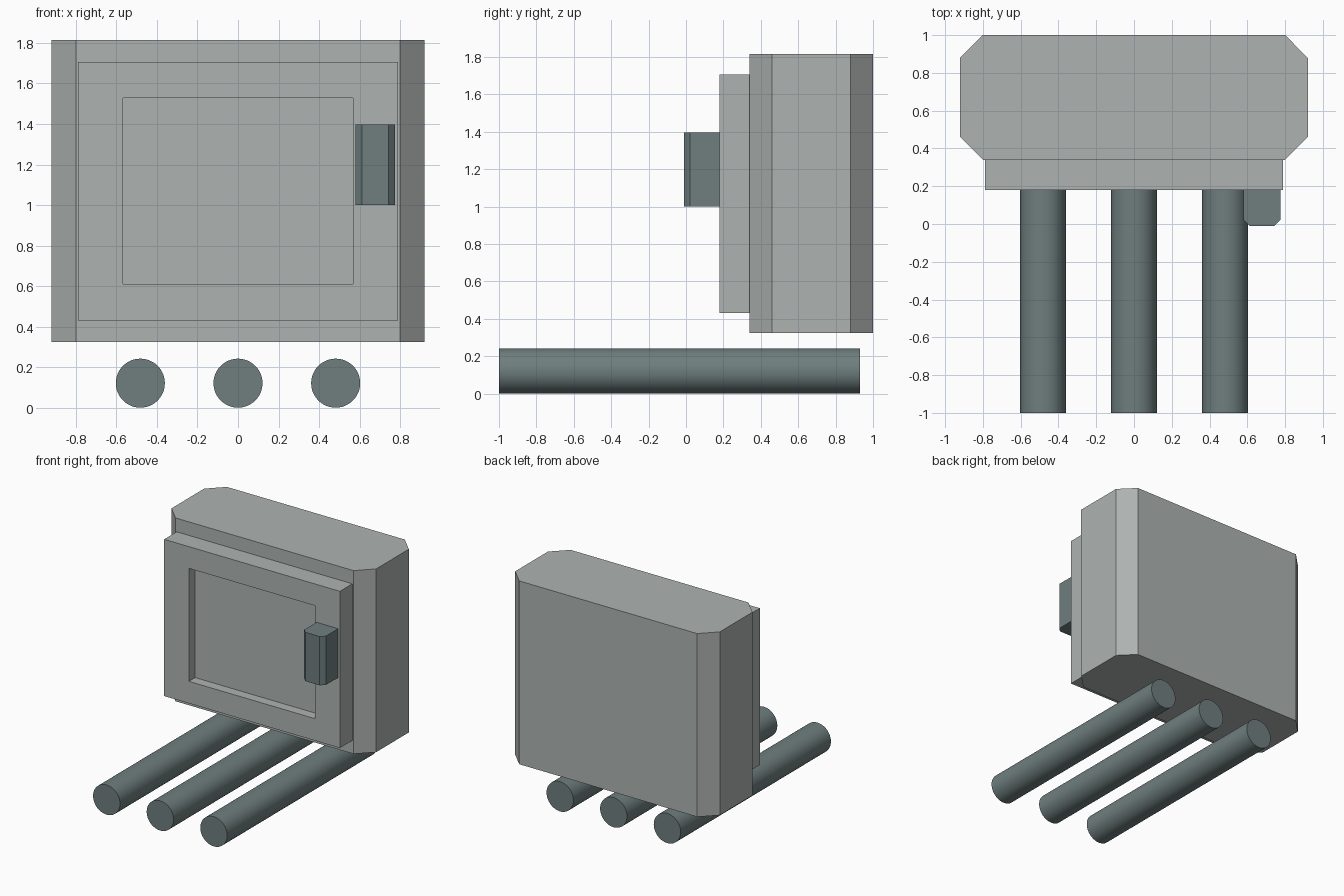
import bpy, bmesh, math
from mathutils import Vector, Matrix

if "Cube" in bpy.data.objects:
    bpy.data.objects.remove(bpy.data.objects["Cube"])


def material(name, rgb):
    m = bpy.data.materials.new(name)
    m.diffuse_color = (*rgb, 1)
    m.use_nodes = True
    m.node_tree.nodes["Principled BSDF"].inputs["Base Color"].default_value = m.diffuse_color
    return m


LIGHT = material("light_casing", (0.42, 0.45, 0.44))
DARK = material("dark_metal", (0.16, 0.21, 0.21))


def finish(name, bm, mat):
    bmesh.ops.recalc_face_normals(bm, faces=bm.faces)
    me = bpy.data.meshes.new(name)
    bm.to_mesh(me)
    bm.free()
    me.materials.append(mat)
    ob = bpy.data.objects.new(name, me)
    bpy.context.collection.objects.link(ob)
    return ob


def prism(name, outline, z0, z1, mat):
    """Extrude an xy outline upwards from z0 to z1."""
    bm = bmesh.new()
    face = bm.faces.new([bm.verts.new((x, y, z0)) for x, y in outline])
    ext = bmesh.ops.extrude_face_region(bm, geom=[face], use_keep_orig=True)
    top = [v for v in ext["geom"] if isinstance(v, bmesh.types.BMVert)]
    bmesh.ops.translate(bm, verts=top, vec=(0, 0, z1 - z0))
    return finish(name, bm, mat)


# Cabinet body with chamfered vertical corners
half = [(0.80, 0.34), (0.92, 0.46), (0.92, 0.88), (0.80, 1.0)]
prism("cabinet_body", half + [(-x, y) for x, y in reversed(half)],
      0.325, 1.815, LIGHT)

# Door slab with a recessed panel in its front face
bm = bmesh.new()
bmesh.ops.create_cube(bm, size=1, matrix=Matrix.Translation((0, 0.26, 1.068))
                      @ Matrix.Diagonal((1.58, 0.16, 1.274, 1)))
bm.normal_update()
front = min(bm.faces, key=lambda f: f.calc_center_median().y)
for depth in (0, 0.08):
    bmesh.ops.inset_individual(bm, faces=[front], thickness=0.05)
    for v in front.verts:
        v.co = Vector((math.copysign(0.568, v.co.x), 0.18 + depth,
                       1.528 if v.co.z > 1.068 else 0.61))
finish("door", bm, LIGHT)

# Door handle with chamfered front edges
prism("door_handle", [(0.58, 0.18), (0.58, 0.022), (0.613, -0.01),
                      (0.742, -0.01), (0.775, 0.022), (0.775, 0.18)],
      1.0, 1.397, DARK)

# Three round support rails running front to back
for x, side in ((-0.482, "left"), (0, "middle"), (0.482, "right")):
    bpy.ops.mesh.primitive_cylinder_add(
        vertices=48, radius=0.121, depth=1.93, location=(x, -0.035, 0.121),
        rotation=(math.pi / 2, 0, 0))
    rail = bpy.context.object
    rail.name = f"{side}_rail"
    rail.data.materials.append(DARK)
    bpy.ops.object.shade_smooth_by_angle()
